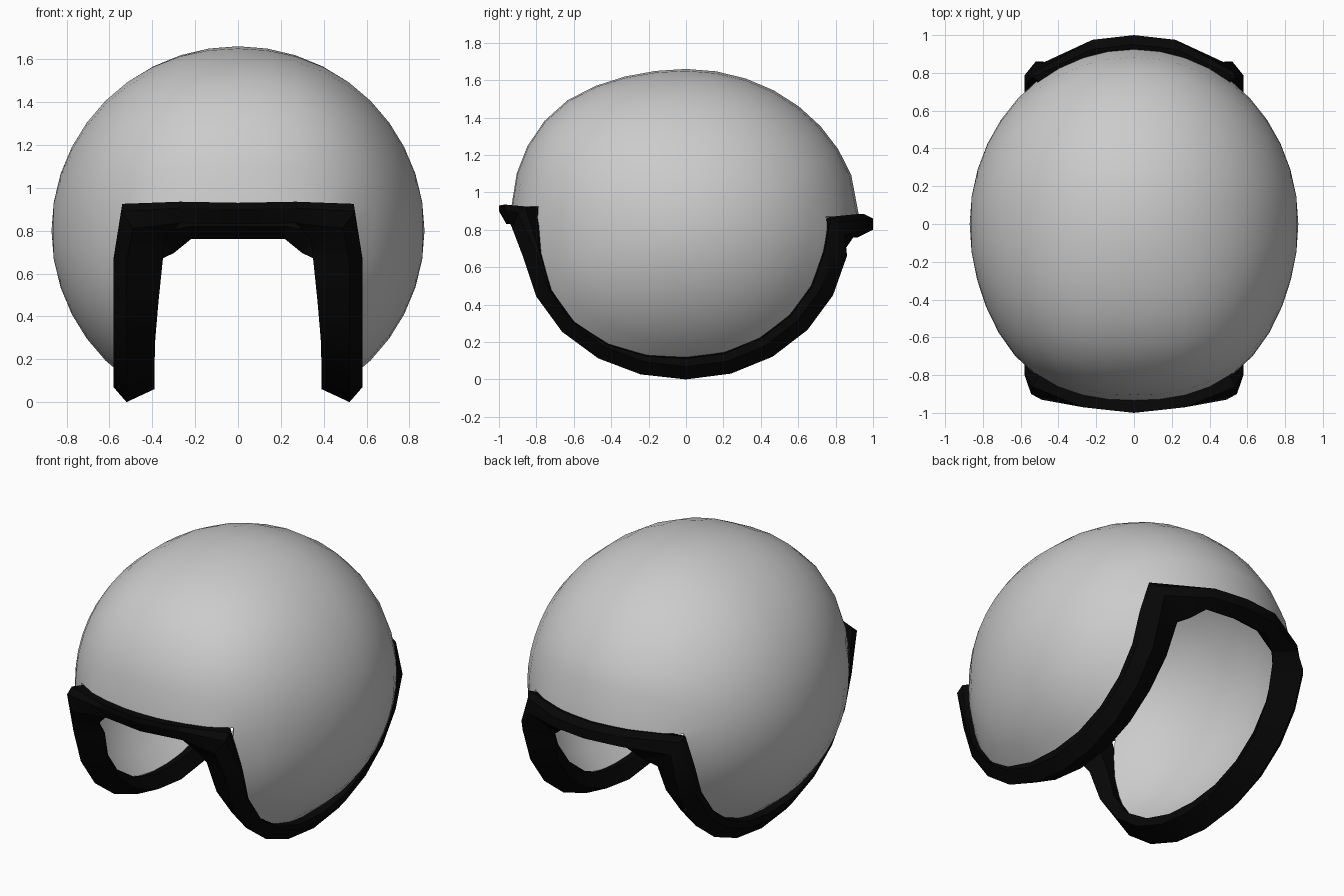
import bpy, bmesh
from math import sin, cos, radians
from mathutils import Vector

if "Cube" in bpy.data.objects:
    bpy.data.objects.remove(bpy.data.objects["Cube"])

RX, RY, RZ, CZ = 0.87, 0.94, 0.86, 0.80


def bulge(d):
    # the front half is slightly fuller than an ellipsoid
    n = 2 + 0.35 * min(1, max(0, -d.y * 1.5))
    return sum(abs(c) ** n for c in d) ** (-1 / n)


def make(name, bm):
    bmesh.ops.remove_doubles(bm, verts=bm.verts, dist=1e-4)
    bmesh.ops.recalc_face_normals(bm, faces=bm.faces)
    me = bpy.data.meshes.new(name)
    bm.to_mesh(me)
    bm.free()
    ob = bpy.data.objects.new(name, me)
    bpy.context.collection.objects.link(ob)
    return ob


def finish(ob, angle):
    # apply the modifier, then smooth while keeping hard edges
    bpy.ops.object.select_all(action='DESELECT')
    ob.select_set(True)
    bpy.context.view_layer.objects.active = ob
    for m in list(ob.modifiers):
        bpy.ops.object.modifier_apply(modifier=m.name)
    bpy.ops.object.shade_smooth_by_angle(angle=radians(angle))


# helmet shell: rings around the x axis, full on the sides, upper arc in the middle
bm = bmesh.new()
A, B = 20, 36
grid = []
for i in range(A + 1):
    a = radians(-90 + 9 * i)
    row = []
    for j in range(B):
        b = radians(10 * j)
        d = Vector((sin(a), -cos(a) * cos(b), cos(a) * sin(b)))
        f = bulge(d)
        x = RX * d.x * (1 + 0.4 * (f - 1))
        z = CZ + RZ * d.z * f
        if 6 <= i <= 14 and j == 1:
            z = 0.925
        if 6 <= i <= 14 and j == 17:
            z = 0.87
        row.append(bm.verts.new((x, RY * d.y * f, z)))
    grid.append(row)
for i in range(A):
    middle = 6 <= i < 14
    for j in range(B):
        if middle and not 1 <= j < 17:
            continue
        k = (j + 1) % B
        bm.faces.new((grid[i][j], grid[i][k], grid[i + 1][k], grid[i + 1][j]))
shell = make("helmet_shell", bm)
if max(shell.data.polygons, key=lambda p: p.center.z).normal.z < 0:
    shell.data.flip_normals()
mod = shell.modifiers.new("thickness", 'SOLIDIFY')
mod.thickness = 0.04
mod.offset = -1
finish(shell, 40)

# edge trim: six-sided section swept along half of the opening, then mirrored
brow = [(-.91, .92), (-1, .93), (-1, .90), (-.96, .83), (-.87, .83), (-.86, .91)]
nape = [(.90, .87), (.95, .885), (1, .86), (1, .80), (.92, .76), (.84, .82)]
side = [(.515, .79), (.58, .80), (.58, .85), (.52, .93), (.39, .86), (.43, .76)]
front_corner = [(.50, -.79, .92), (.54, -.86, .925), (.545, -.90, .89),
                (.49, -.93, .81), (.34, -.88, .76), (.40, -.80, .87)]
back_corner = [(.49, .75, .86), (.54, .775, .87), (.52, .81, .84),
               (.49, .85, .77), (.30, .85, .695), (.38, .75, .79)]

sections = [[(0, y, z) for y, z in brow],
            [(.27, y + .03, z + .005) for y, z in brow],
            front_corner]
for s in range(11):
    b = radians(-10 - 16 * s)
    f = bulge(Vector((.589, -.808 * cos(b), .808 * sin(b))))
    ring = []
    for n, (x, r) in enumerate(side):
        if n == 4:
            x -= .045 * cos(b) ** 8
        g = r * (1 + (f - 1) * (.25 if n in (2, 3, 4) else 1))
        ring.append((x, -RY * g * cos(b), CZ + RZ * g * sin(b)))
    sections.append(ring)
sections += [back_corner,
             [(.22, y - .025, z) for y, z in nape],
             [(0, y, z) for y, z in nape]]

bm = bmesh.new()
rings = [[bm.verts.new(p) for p in sec] for sec in sections]
for r0, r1 in zip(rings, rings[1:]):
    for j in range(6):
        k = (j + 1) % 6
        bm.faces.new((r0[j], r0[k], r1[k], r1[j]))
trim = make("edge_trim", bm)
if min(trim.data.polygons, key=lambda p: p.center.z).normal.z > 0:
    trim.data.flip_normals()
trim.modifiers.new("mirror", 'MIRROR')
finish(trim, 25)

black = bpy.data.materials.new("black_rubber")
black.diffuse_color = (0.002, 0.002, 0.002, 1)
black.use_nodes = True
black.node_tree.nodes["Principled BSDF"].inputs["Base Color"].default_value = black.diffuse_color
trim.data.materials.append(black)
